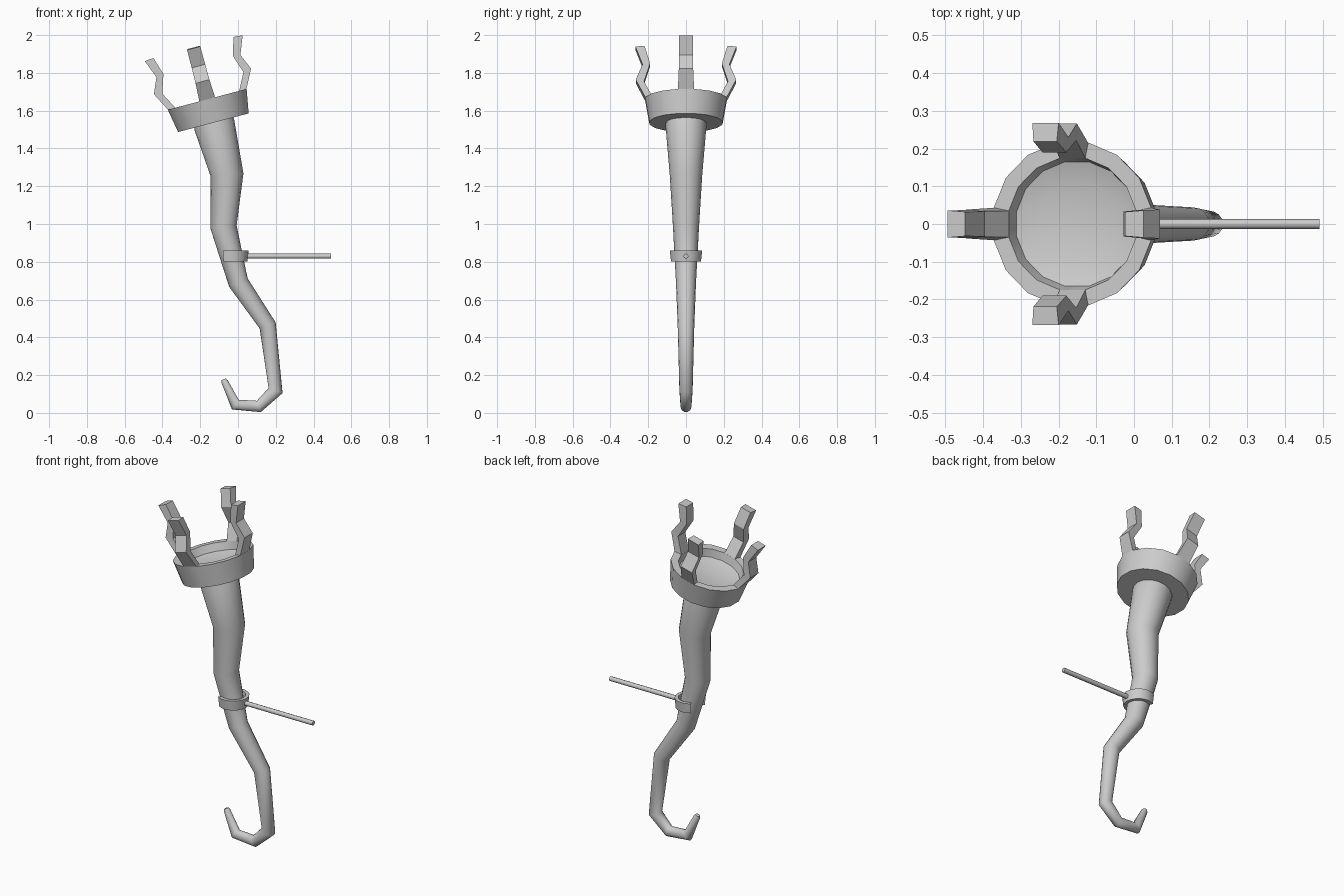
import bpy
from math import sin, cos, pi, radians
from mathutils import Vector, Matrix

if "Cube" in bpy.data.objects:
    bpy.data.objects.remove(bpy.data.objects["Cube"])


def loft(name, rings, matrix=None, angle=40, cap_start=True, cap_end=True):
    """Skin a list of equal-length vertex rings into one mesh."""
    n = len(rings[0])
    verts = [Vector(p) for r in rings for p in r]
    faces = [(i * n + j, i * n + (j + 1) % n, (i + 1) * n + (j + 1) % n, (i + 1) * n + j)
             for i in range(len(rings) - 1) for j in range(n)]
    if cap_start:
        faces.append(tuple(reversed(range(n))))
    if cap_end:
        faces.append(tuple(range(len(verts) - n, len(verts))))
    if matrix:
        verts = [matrix @ v for v in verts]
    me = bpy.data.meshes.new(name)
    me.from_pydata(verts, [], faces)
    ob = bpy.data.objects.new(name, me)
    bpy.context.collection.objects.link(ob)
    bpy.context.view_layer.objects.active = ob
    bpy.ops.object.select_all(action='DESELECT')
    ob.select_set(True)
    bpy.ops.object.mode_set(mode='EDIT')
    bpy.ops.mesh.select_all(action='SELECT')
    bpy.ops.mesh.normals_make_consistent(inside=False)
    bpy.ops.object.mode_set(mode='OBJECT')
    bpy.ops.object.shade_smooth_by_angle(angle=radians(angle))
    return ob


def tube(name, path, sides, angle=40):
    """Mitred tube through (x, z, radius) points in the xz plane."""
    pts = [Vector((x, 0, z)) for x, z, r in path]
    rings = []
    for i, p in enumerate(pts):
        a = (p - pts[i - 1]).normalized() if i else None
        b = (pts[i + 1] - p).normalized() if i < len(pts) - 1 else None
        a, b = a or b, b or a
        t = (a + b).normalized()
        side = Vector((t.z, 0, -t.x)) / max(t.dot(a), 0.5)
        r = path[i][2]
        rings.append([p + side * r * cos(2 * pi * k / sides) + Vector((0, r * sin(2 * pi * k / sides), 0))
                      for k in range(sides)])
    return loft(name, rings, None, angle)


# crooked tapering handle with hooked tail
tube("handle", [(-0.135, 1.56, 0.10), (-0.126, 1.527, 0.109), (-0.058, 1.26, 0.086),
                (-0.077, 0.985, 0.069), (0.002, 0.69, 0.053), (0.157, 0.463, 0.044),
                (0.199, 0.118, 0.035), (0.11, 0.034, 0.029), (-0.014, 0.044, 0.027),
                (-0.071, 0.166, 0.018), (-0.076, 0.178, 0.012)], 16, 60)

# tilted bowl at the top; local z runs along its axis, z = 0 is the rim
tilt = Matrix.Translation((-0.163, 0, 1.66)) @ Matrix.Rotation(radians(-14.8), 4, 'Y')
SIDES = 16
profile = [(0.197, -0.128), (0.22, 0), (0.178, 0), (0.168, -0.045), (0.11, -0.065)]
loft("bowl", [[(r * cos(2 * pi * (k + 0.5) / SIDES), r * sin(2 * pi * (k + 0.5) / SIDES), z)
               for k in range(SIDES)] for r, z in profile], tilt)

# four zigzag prongs rising from the rim: outer u, v, inner u, v, outer and inner half width
prong = [(0.215, 0, 0.175, 0, 0.043, 0.035), (0.266, 0.098, 0.222, 0.09, 0.038, 0.034),
         (0.230, 0.182, 0.19, 0.188, 0.037, 0.033), (0.268, 0.280, 0.219, 0.284, 0.036, 0.032)]
rings = [[(uo, -wo, vo), (uo, wo, vo), (ui, wi, vi), (ui, -wi, vi)] for uo, vo, ui, vi, wo, wi in prong]
for k in range(4):
    loft(f"prong_{k + 1}", rings, tilt @ Matrix.Rotation(k * pi / 2, 4, 'Z'), 30, cap_start=False)

# open clamp around the handle
clamp = []
for k in range(13):
    a = radians(-126 + 252 * k / 12)
    clamp.append([(-0.03 + r * cos(a), r * sin(a), z)
                  for r, z in ((0.08, 0.802), (0.086, 0.860), (0.066, 0.860), (0.058, 0.802))])
loft("clamp", clamp)

# thin side rod
tube("side_rod", [(0.03, 0.83, 0.0135), (0.492, 0.83, 0.0135)], 8, 50)
